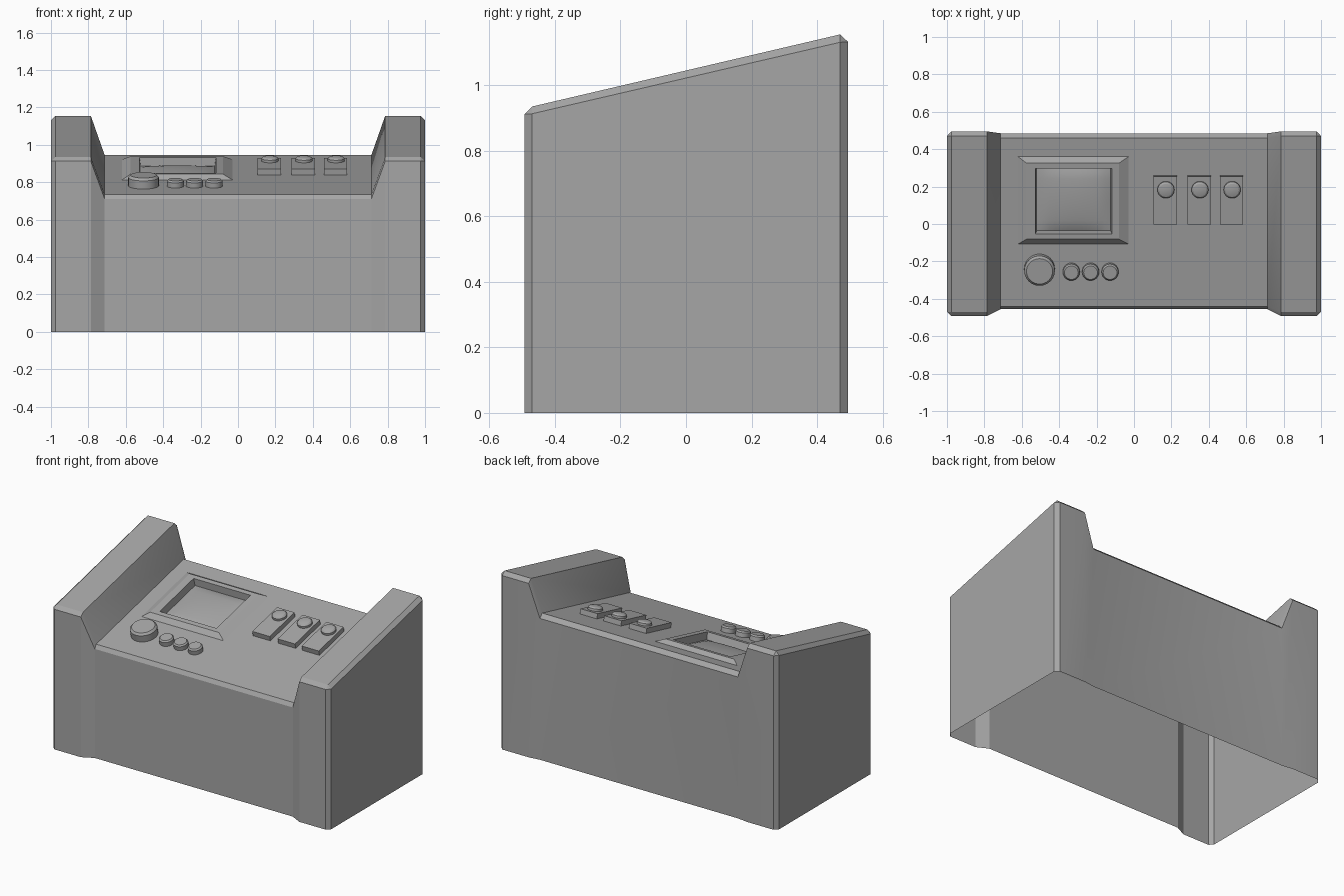
import bpy, bmesh, math
from mathutils import Vector

cube = bpy.data.objects.get("Cube")
if cube:
    bpy.data.objects.remove(cube, do_unlink=True)

grey = bpy.data.materials.new("plain grey")
grey.use_nodes = True
colour = (0.38, 0.38, 0.38, 1)
grey.diffuse_color = colour
grey.node_tree.nodes["Principled BSDF"].inputs["Base Color"].default_value = colour

# Sloping control panel: position by x, base y and height along its normal
FRONT, BACK, HALF = (-0.44, 0.735), (0.46, 0.945), 0.713
TILT = math.atan2(BACK[1] - FRONT[1], BACK[0] - FRONT[0])


def on_panel(x, y, h=0):
    z = FRONT[1] + (y - FRONT[0]) * math.tan(TILT)
    return Vector((x, y - h * math.sin(TILT), z + h * math.cos(TILT)))


def rect(x0, x1, y0, y1, h):
    return [on_panel(x, y, h) for x, y in ((x0, y0), (x1, y0), (x1, y1), (x0, y1))]


def skin(bm, loops, closed=True, cap=False, skip=()):
    """Join successive loops of points with quads."""
    rows = [[bm.verts.new(p) for p in loop] for loop in loops]
    n = len(rows[0])
    for i in range(len(rows) - 1):
        for j in range(n if closed else n - 1):
            if (i, j) not in skip:
                k = (j + 1) % n
                bm.faces.new((rows[i][j], rows[i][k], rows[i + 1][k], rows[i + 1][j]))
    if cap:
        bm.faces.new(rows[-1])
    return rows


def finish(bm, name, angle=25):
    bmesh.ops.remove_doubles(bm, verts=bm.verts, dist=0.0005)
    bmesh.ops.recalc_face_normals(bm, faces=bm.faces)
    mesh = bpy.data.meshes.new(name)
    bm.to_mesh(mesh)
    bm.free()
    mesh.materials.append(grey)
    ob = bpy.data.objects.new(name, mesh)
    bpy.context.collection.objects.link(ob)
    bpy.ops.object.select_all(action='DESELECT')
    ob.select_set(True)
    bpy.context.view_layer.objects.active = ob
    bpy.ops.object.shade_smooth_by_angle(angle=math.radians(angle))
    return ob


# Cabinet: side profiles lofted across the width, open underneath
def section(x, front, back, front_top, back_top, bevel):
    (fy, fz), (by, bz) = front_top, back_top
    return [(x, front, 0), (x, front, fz - bevel), (x, fy, fz),
            (x, by, bz), (x, back, bz - bevel), (x, back, 0)]


def half(s):
    arm = (-0.493, 0.495, (-0.47, 0.935), (0.47, 1.155), 0.023)
    return [section(s, -0.47, 0.47, (-0.47, 0.913), (0.47, 1.131), 0),
            section(s * 0.977, *arm),
            section(s * 0.787, *arm),
            section(s * HALF, -0.455, 0.485, FRONT, BACK, 0.025)]


bm = bmesh.new()
rows = skin(bm, half(-1) + half(1)[::-1], closed=False, skip={(3, 2)})
for end in (rows[0], rows[-1]):
    bm.faces.new((end[0], end[1], end[3], end[5]))

# Panel surface, raised screen surround and recess in one chain of rings
floor = -0.022
sx0, sx1, sy0, sy1 = -0.52, -0.125, -0.04, 0.296
skin(bm, [rect(-HALF, HALF, FRONT[0], BACK[0], 0),
          rect(-0.62, -0.03, -0.107, 0.36, 0),
          rect(-0.575, -0.08, -0.076, 0.331, 0.024),
          rect(-0.527, -0.118, -0.047, 0.302, 0.024),
          rect(sx0, sx1, sy0, sy1, floor)])
finish(bm, "console_cabinet")

# Bulging screen
bm = bmesh.new()
steps = 12
grid = []
for i in range(steps + 1):
    u = i / steps
    row = []
    for j in range(steps + 1):
        v = j / steps
        bulge = 0.022 * math.sqrt(math.sin(math.pi * u) * math.sin(math.pi * v) + 1e-9)
        row.append(on_panel(sx0 + (sx1 - sx0) * u, sy0 + (sy1 - sy0) * v, floor + bulge))
    grid.append(row)
skin(bm, grid, closed=False)
screen = finish(bm, "screen", 60)
if screen.data.polygons[steps * steps // 2].normal.z < 0:
    screen.data.flip_normals()


# Round controls: straight side, then a chamfered or domed top
def knob(name, x, y, base, rings):
    bm = bmesh.new()
    sides = 24
    loops = []
    for r, h in rings:
        loop = []
        for k in range(sides):
            a = math.tau * k / sides
            loop.append(on_panel(x + r * math.cos(a),
                                 y + r * math.sin(a) * math.cos(TILT), base + h))
        loops.append(loop)
    skin(bm, loops, cap=True)
    finish(bm, name)


knob("large_dial", -0.505, -0.24, 0, [(0.082, 0), (0.082, 0.045), (0.07, 0.058)])
for i, x in enumerate((-0.335, -0.232, -0.128)):
    knob(f"small_knob_{i + 1}", x, -0.252, 0, [(0.045, 0), (0.045, 0.028), (0.037, 0.037)])

# Switch plates, each with a domed button
for i, (x0, x1) in enumerate(((0.105, 0.23), (0.287, 0.412), (0.46, 0.583))):
    bm = bmesh.new()
    skin(bm, [rect(x0, x1, 0.005, 0.26, h) for h in (0, 0.032)], cap=True)
    finish(bm, f"switch_plate_{i + 1}")
    knob(f"switch_button_{i + 1}", (x0 + x1) / 2 + 0.003, 0.192, 0.032,
         [(0.045, 0), (0.045, 0.014), (0.036, 0.022), (0.018, 0.026)])
